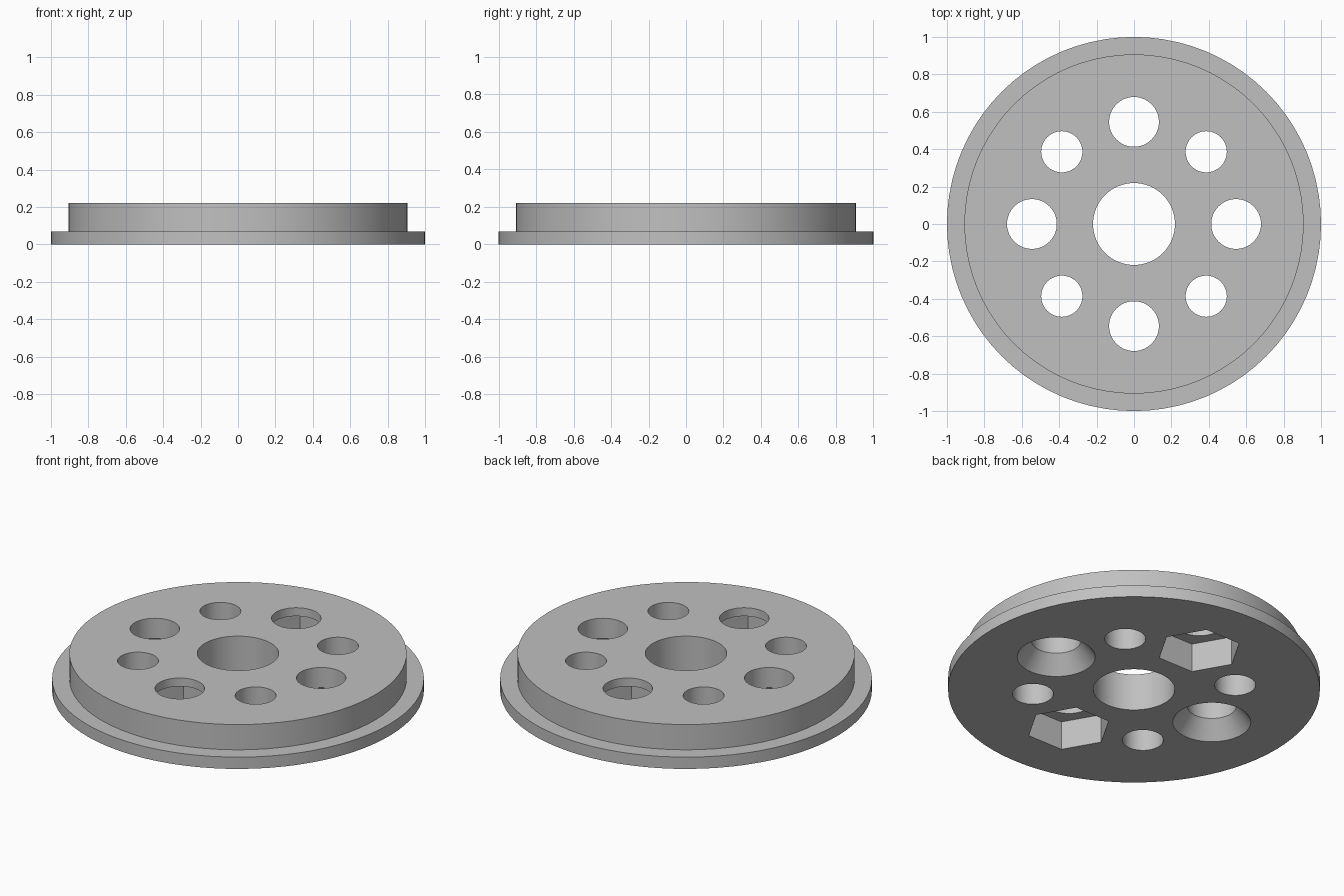
import bpy
import bmesh
from math import cos, sin, pi, radians
from mathutils import Vector

HEIGHT = 0.22
FLANGE = 0.07
PITCH = 0.546      # radius of the bolt circle
BOLT = 0.133       # radius of the four large holes
POCKET = 0.17      # depth of the nut pockets
OVER = 0.05        # how far cutters reach past the surfaces


def lathe(bm, profile, centre=(0, 0), sides=64):
    """Closed solid of revolution from (radius, height) pairs, bottom to top."""
    rings = []
    for r, z in profile:
        rings.append([bm.verts.new((centre[0] + r * cos(2 * pi * i / sides),
                                    centre[1] + r * sin(2 * pi * i / sides), z))
                      for i in range(sides)])
    for low, high in zip(rings, rings[1:]):
        for i in range(sides):
            j = (i + 1) % sides
            bm.faces.new((low[i], low[j], high[j], high[i]))
    bm.faces.new(rings[0][::-1])
    bm.faces.new(rings[-1])


def finish(name, bm):
    bmesh.ops.recalc_face_normals(bm, faces=bm.faces)
    mesh = bpy.data.meshes.new(name)
    bm.to_mesh(mesh)
    bm.free()
    obj = bpy.data.objects.new(name, mesh)
    bpy.context.collection.objects.link(obj)
    return obj


def around(radius, degrees):
    a = radians(degrees)
    return radius * cos(a), radius * sin(a)


default = bpy.data.objects.get("Cube")
if default:
    bpy.data.objects.remove(default, do_unlink=True)

grey = bpy.data.materials.new("plain grey")
grey.use_nodes = True
grey.diffuse_color = (0.53, 0.53, 0.53, 1)
grey.node_tree.nodes["Principled BSDF"].inputs["Base Color"].default_value = grey.diffuse_color

# Stepped disc with a thin flange at the bottom
bm = bmesh.new()
lathe(bm, [(1, 0), (1, FLANGE), (0.907, FLANGE), (0.907, HEIGHT)], sides=80)
disc = finish("flanged_disc", bm)
disc.data.materials.append(grey)

# Straight holes: centre bore, four diagonal holes, two holes above the pockets
bm = bmesh.new()
straight = [((0, 0), 0.219)]
straight += [(around(PITCH, 45 + 90 * k), 0.11) for k in range(4)]
straight += [(around(PITCH, a), BOLT) for a in (90, 270)]
for centre, radius in straight:
    lathe(bm, [(radius, -OVER), (radius, HEIGHT + OVER)], centre)
cutters = [finish("straight_hole_cutter", bm)]

# Countersunk holes on the x axis, opening at the underside
bm = bmesh.new()
for angle in (0, 180):
    lathe(bm, [(0.21, -OVER), (0.21, 0), (BOLT, 0.1), (BOLT, HEIGHT + OVER)],
          around(PITCH, angle))
cutters.append(finish("countersink_cutter", bm))

# Hexagonal nut pockets on the y axis, open at the underside
bm = bmesh.new()
for angle in (90, 270):
    lathe(bm, [(0.228, -OVER), (0.228, POCKET)], around(PITCH, angle), sides=6)
cutters.append(finish("nut_pocket_cutter", bm))

# Cut, bake the result and drop the cutters
for cutter in cutters:
    cutter.hide_render = True
    mod = disc.modifiers.new(cutter.name, 'BOOLEAN')
    mod.operation = 'DIFFERENCE'
    mod.solver = 'EXACT'
    mod.object = cutter
bpy.context.view_layer.update()
baked = bpy.data.meshes.new_from_object(disc.evaluated_get(bpy.context.evaluated_depsgraph_get()))
disc.modifiers.clear()
disc.data = baked
for cutter in cutters:
    bpy.data.objects.remove(cutter, do_unlink=True)
baked.materials.clear()
baked.materials.append(grey)
for face in baked.polygons:
    face.material_index = 0

# Smooth round walls, crisp rims
bpy.ops.object.select_all(action='DESELECT')
disc.select_set(True)
bpy.context.view_layer.objects.active = disc
bpy.ops.object.shade_smooth_by_angle(angle=radians(30))
